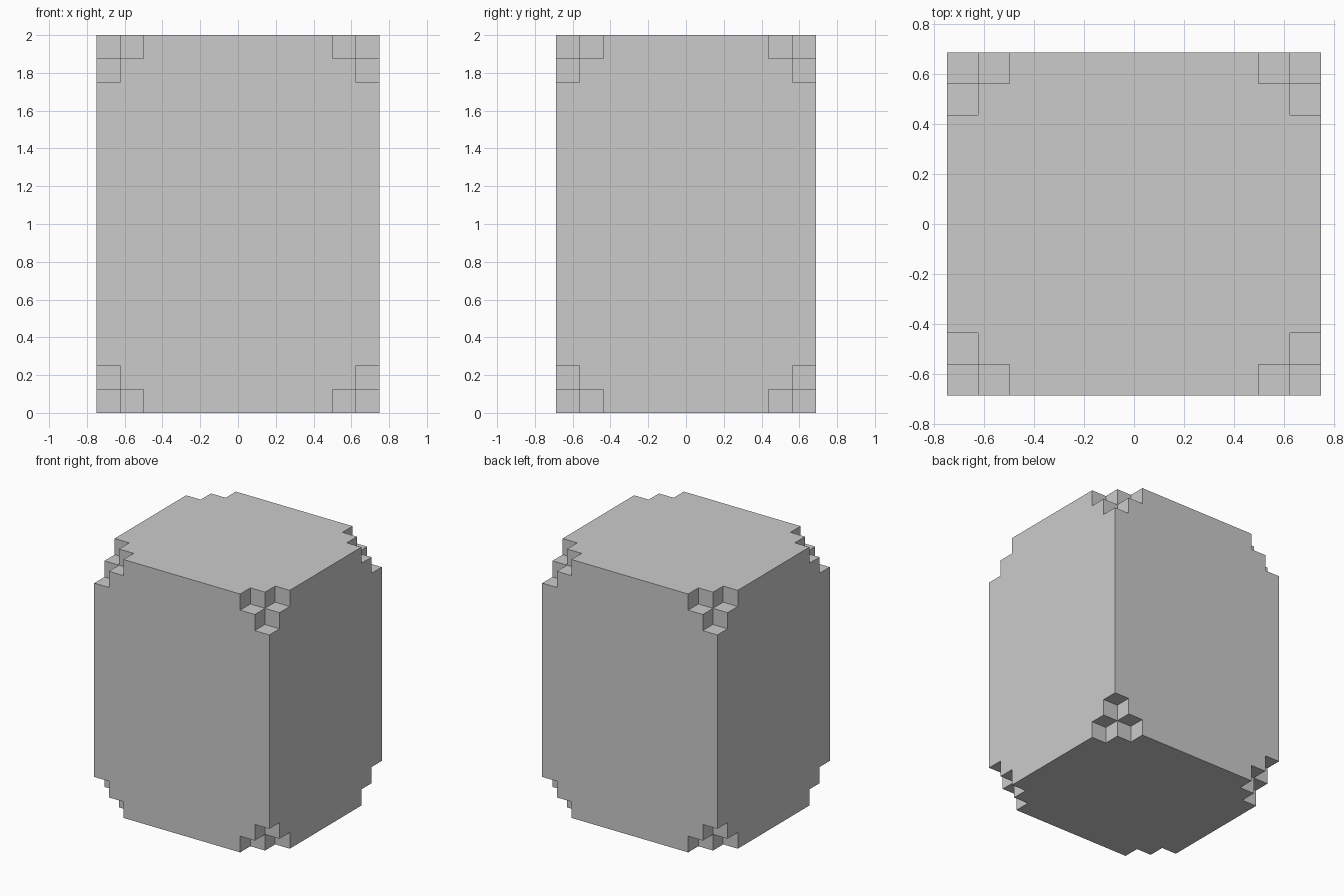
import bpy, bmesh
from mathutils import Vector

if "Cube" in bpy.data.objects:
    bpy.data.objects.remove(bpy.data.objects["Cube"])

STEP = 0.125  # size of one corner notch


def cuts(lo, hi):
    """Grid lines along one axis: two notch steps at either end."""
    return [lo, lo + STEP, lo + 2 * STEP, hi - 2 * STEP, hi - STEP, hi]


axes = [cuts(-0.75, 0.75), cuts(-0.6875, 0.6875), cuts(0.0, 2.0)]


def solid(c):
    """A cell is filled unless it is a corner cell or its direct neighbour."""
    if any(i < 0 or i > 4 for i in c):
        return False
    return sum(min(i, 4 - i) for i in c) > 1


# Block body: skin between filled and empty cells
bm = bmesh.new()
for cell in [(i, j, k) for i in range(5) for j in range(5) for k in range(5)]:
    if not solid(cell):
        continue
    for a in range(3):
        b, c = (a + 1) % 3, (a + 2) % 3
        for side in (0, 1):
            near = list(cell)
            near[a] += 2 * side - 1
            if solid(near):
                continue
            ring = [(0, 0), (1, 0), (1, 1), (0, 1)]
            verts = []
            for u, v in (ring if side else ring[::-1]):
                p = Vector()
                p[a] = axes[a][cell[a] + side]
                p[b] = axes[b][cell[b] + u]
                p[c] = axes[c][cell[c] + v]
                verts.append(bm.verts.new(p))
            bm.faces.new(verts)

# Weld the cells and merge flat areas into clean faces
bmesh.ops.remove_doubles(bm, verts=bm.verts, dist=1e-4)
bmesh.ops.dissolve_limit(bm, angle_limit=0.01, verts=bm.verts, edges=bm.edges)

mesh = bpy.data.meshes.new("notched_block")
bm.to_mesh(mesh)
bm.free()
bpy.context.collection.objects.link(bpy.data.objects.new("notched_block", mesh))
